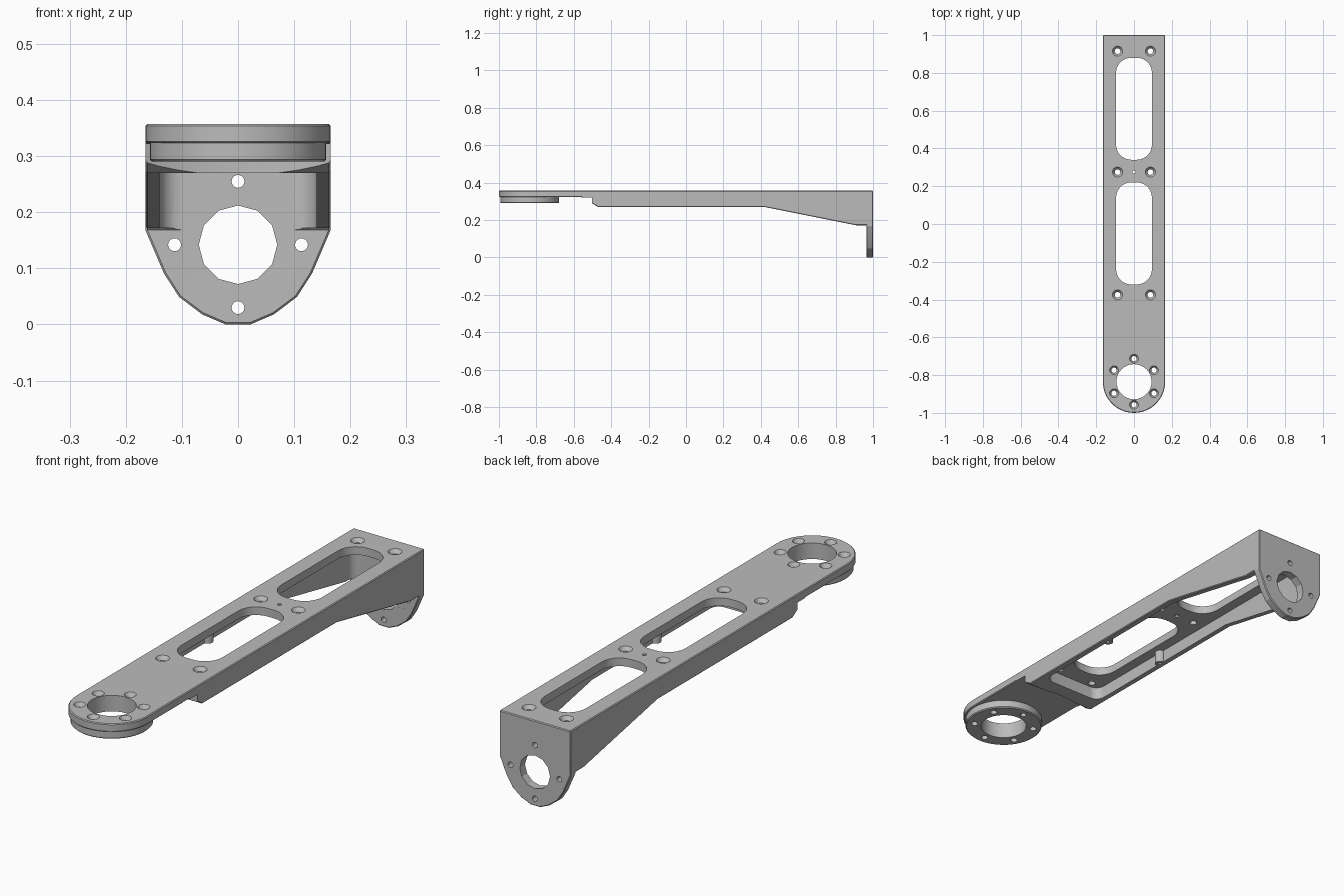
import bpy, bmesh
from math import cos, sin, pi, radians
from mathutils import Matrix

if "Cube" in bpy.data.objects:
    bpy.data.objects.remove(bpy.data.objects["Cube"])

W, TOP, PLATE, END_Y = 0.165, 0.357, 0.323, -0.835

metal = bpy.data.materials.new("grey_metal")
metal.use_nodes = True
GREY = (0.5, 0.5, 0.5, 1)
metal.diffuse_color = GREY
metal.node_tree.nodes["Principled BSDF"].inputs["Base Color"].default_value = GREY


def finish(name, bm):
    bmesh.ops.recalc_face_normals(bm, faces=bm.faces)
    mesh = bpy.data.meshes.new(name)
    bm.to_mesh(mesh)
    bm.free()
    mesh.materials.append(metal)
    ob = bpy.data.objects.new(name, mesh)
    bpy.context.collection.objects.link(ob)
    return ob


def prism(name, pts, axis, lo, hi):
    """Extrude a 2D outline along one axis."""
    place = {"x": lambda a, b, t: (t, a, b),
             "y": lambda a, b, t: (a, t, b),
             "z": lambda a, b, t: (a, b, t)}[axis]
    bm = bmesh.new()
    rings = [[bm.verts.new(place(a, b, t)) for a, b in pts] for t in (lo, hi)]
    bm.faces.new(rings[0])
    bm.faces.new(rings[1])
    n = len(pts)
    for i in range(n):
        j = (i + 1) % n
        bm.faces.new((rings[0][i], rings[0][j], rings[1][j], rings[1][i]))
    return finish(name, bm)


def circle(cx, cy, r, n=24, start=0.0):
    return [(cx + r * cos(start + 2 * pi * i / n), cy + r * sin(start + 2 * pi * i / n))
            for i in range(n)]


def rounded_rect(x, y0, y1, r, steps=7):
    pts = []
    corners = [(x - r, y1 - r), (r - x, y1 - r), (r - x, y0 + r), (x - r, y0 + r)]
    for q, (cx, cy) in enumerate(corners):
        for i in range(steps + 1):
            a = pi / 2 * (q + i / steps)
            pts.append((cx + r * cos(a), cy + r * sin(a)))
    return pts


def cone(x, y, z0, z1, r0, r1):
    bm = bmesh.new()
    bmesh.ops.create_cone(bm, cap_ends=True, segments=20, radius1=r0, radius2=r1,
                          depth=z1 - z0, matrix=Matrix.Translation((x, y, (z0 + z1) / 2)))
    return finish("cutter", bm)


def apply(ob, kind, **settings):
    mod = ob.modifiers.new("step", kind)
    for key, value in settings.items():
        setattr(mod, key, value)
    bpy.context.view_layer.objects.active = ob
    bpy.ops.object.modifier_apply(modifier=mod.name)


def combine(ob, tool, operation="DIFFERENCE"):
    apply(ob, "BOOLEAN", object=tool, operation=operation, solver="EXACT")
    bpy.data.objects.remove(tool)


def drill(ob, x, y, r, sink):
    """Through hole with a conical recess in the top face."""
    combine(ob, prism("cutter", circle(x, y, r, 16), "z", 0.2, 0.5))
    combine(ob, cone(x, y, TOP - 0.016, TOP + 0.004, r, sink))


# Arm and end flange: side profile trimmed by the plan and front outlines
side = [(-1.1, TOP), (-1.1, PLATE), (-0.56, PLATE), (-0.47, 0.27), (0.42, 0.27),
        (0.91, 0.172), (0.965, 0.172), (0.965, -0.1), (1, -0.1), (1, TOP)]
arm = prism("bracket_arm", side, "x", -0.3, 0.3)
plan = [(W, 1.2), (-W, 1.2)] + [(W * cos(pi + pi * i / 24), END_Y + W * sin(pi + pi * i / 24))
                                for i in range(25)]
combine(arm, prism("cutter", plan, "z", -0.5, 0.6), "INTERSECT")
half = [(0.022, 0), (0.064, 0.018), (0.105, 0.049), (0.132, 0.091), (W, 0.168), (0.3, 0.17),
        (0.3, 0.5)]
outline = half + [(-x, z) for x, z in reversed(half)]
combine(arm, prism("cutter", outline, "y", -1.5, 1.5), "INTERSECT")
apply(arm, "BEVEL", width=0.004, segments=1, limit_method="ANGLE", angle_limit=radians(50))

# Curved clearance behind the pivot ring
combine(arm, prism("cutter", circle(0, END_Y, 0.372, 64), "z", 0.2, PLATE - 0.001))

# Underside pocket, leaving a small boss on each side wall
pocket = prism("cutter", rounded_rect(0.14, -0.4, 0.9652, 0.04), "z", 0.1, PLATE)
for s in (-1, 1):
    combine(pocket, prism("boss", circle(s * 0.14, 0, 0.021), "z", 0, 0.5))
combine(arm, pocket)
for s in (-1, 1):
    combine(arm, prism("cutter", circle(s * 0.14, 0, 0.007, 12), "z", 0.2, 0.31))

# Pivot ring under the rounded end
ring = prism("ring", circle(0, END_Y, 0.157, 48), "z", 0.29, PLATE + 0.01)
apply(ring, "BEVEL", width=0.004, segments=1, limit_method="ANGLE", angle_limit=radians(50))
combine(arm, ring, "UNION")
combine(arm, prism("cutter", circle(0, END_Y, 0.093, 32), "z", 0.1, 0.5))
for k in range(6):
    a = pi / 2 + k * pi / 3
    drill(arm, 0.122 * cos(a), END_Y + 0.122 * sin(a), 0.014, 0.026)

# Long windows and screw holes along the arm
for y0, y1 in ((-0.32, 0.22), (0.34, 0.88)):
    combine(arm, prism("cutter", rounded_rect(0.095, y0, y1, 0.08), "z", 0.2, 0.5))
for y in (-0.375, 0.275, 0.915):
    for s in (-1, 1):
        drill(arm, s * 0.087, y, 0.015, 0.03)
combine(arm, prism("cutter", circle(0, 0.275, 0.008, 12), "z", 0.2, 0.5))

# Flange bore and its four bolt holes
combine(arm, prism("cutter", circle(0, 0.142, 0.07, 12, pi / 2), "y", 0.9, 1.1))
for x, z in ((0, 0.255), (0, 0.03), (0.113, 0.142), (-0.113, 0.142)):
    combine(arm, prism("cutter", circle(x, z, 0.0115, 16), "y", 0.9, 1.1))

arm.data.materials.clear()
arm.data.materials.append(metal)
bpy.ops.object.select_all(action="DESELECT")
arm.select_set(True)
bpy.context.view_layer.objects.active = arm
bpy.ops.object.shade_smooth_by_angle(angle=radians(20))
